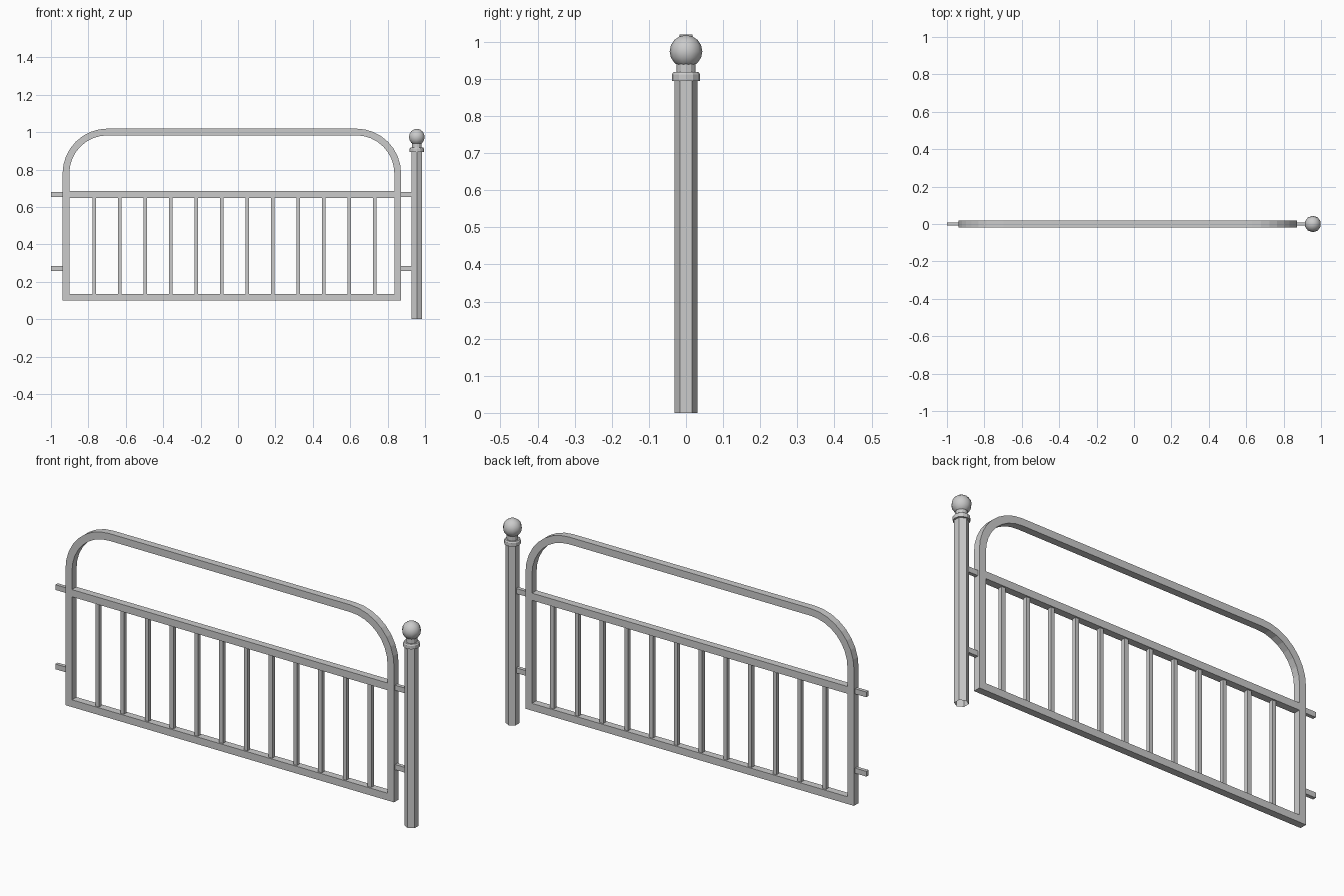
import bpy, bmesh, math

if "Cube" in bpy.data.objects:
    bpy.data.objects.remove(bpy.data.objects["Cube"])

CX = -0.033            # centre of the gate panel
BAR = 0.036            # frame bar thickness


def new_object(name, bm):
    bmesh.ops.recalc_face_normals(bm, faces=bm.faces)
    mesh = bpy.data.meshes.new(name)
    bm.to_mesh(mesh)
    bm.free()
    ob = bpy.data.objects.new(name, mesh)
    bpy.context.collection.objects.link(ob)
    return ob


def box(name, x0, x1, z0, z1, depth):
    bm = bmesh.new()
    bmesh.ops.create_cube(bm, size=1)
    for v in bm.verts:
        v.co = ((x0 + x1) / 2 + v.co.x * (x1 - x0), v.co.y * depth,
                (z0 + z1) / 2 + v.co.z * (z1 - z0))
    return new_object(name, bm)


def lathe(name, profile, sides, x, turn=0.0, cap_bottom=True):
    """Stack rings of (radius, z) around a vertical axis."""
    bm = bmesh.new()
    rings = []
    for r, z in profile:
        ring = []
        for i in range(sides):
            a = turn + math.tau * i / sides
            ring.append(bm.verts.new((x + r * math.cos(a), r * math.sin(a), z)))
        rings.append(ring)
    for a, b in zip(rings, rings[1:]):
        for i in range(sides):
            j = (i + 1) % sides
            bm.faces.new((a[i], a[j], b[j], b[i]))
    bm.faces.new(rings[-1])
    if cap_bottom:
        bm.faces.new(rings[0])
    return new_object(name, bm)


def arch(half, bottom, top, radius, steps=8):
    """Closed outline: square lower corners, rounded upper corners."""
    pts = [(-half, bottom), (half, bottom)]
    for cx, start in ((half - radius, 0), (radius - half, math.pi / 2)):
        for i in range(steps + 1):
            a = start + math.pi / 2 * i / steps
            pts.append((cx + radius * math.cos(a), top - radius + radius * math.sin(a)))
    return pts


# Arched outer frame: two outlines bridged front and back
bm = bmesh.new()
loops = []
for pts in (arch(0.905, 0.10, 1.019, 0.24),
            arch(0.905 - BAR, 0.10 + BAR, 1.019 - BAR, 0.24 - BAR)):
    for y in (-BAR / 2, BAR / 2):
        loops.append([bm.verts.new((CX + x, y, z)) for x, z in pts])
n = len(loops[0])
for a, b in ((0, 1), (1, 3), (3, 2), (2, 0)):
    for i in range(n):
        j = (i + 1) % n
        bm.faces.new((loops[a][i], loops[a][j], loops[b][j], loops[b][i]))
new_object("gate_frame", bm)

# Middle rail and upright bars
box("middle_rail", CX - 0.87, CX + 0.87, 0.649, 0.685, BAR)
for i in range(12):
    x = -0.768 + 0.1363 * i
    box(f"upright_bar_{i + 1}", x - 0.01, x + 0.01, 0.13, 0.655, 0.02)

# Hinge and latch tabs on both sides
for z in (0.272, 0.667):
    box("latch_tab", -1.0, -0.93, z - 0.013, z + 0.013, 0.018)
    box("hinge_tab", 0.865, 0.935, z - 0.013, z + 0.013, 0.018)

# Six-sided post, collar and neck
PX = 0.956
lathe("post", [(0.0315, 0.0), (0.0315, 0.9)], 6, PX, math.pi / 6, cap_bottom=False)
lathe("post_collar", [(0.038, 0.895), (0.038, 0.912), (0.034, 0.918)], 12, PX)
lathe("post_neck", [(0.026, 0.91), (0.026, 0.945)], 12, PX)

# Ball finial
bm = bmesh.new()
bmesh.ops.create_uvsphere(bm, u_segments=10, v_segments=8, radius=0.044)
bmesh.ops.translate(bm, verts=bm.verts, vec=(PX, 0, 0.974))
for f in bm.faces:
    f.smooth = True
new_object("ball_finial", bm)
